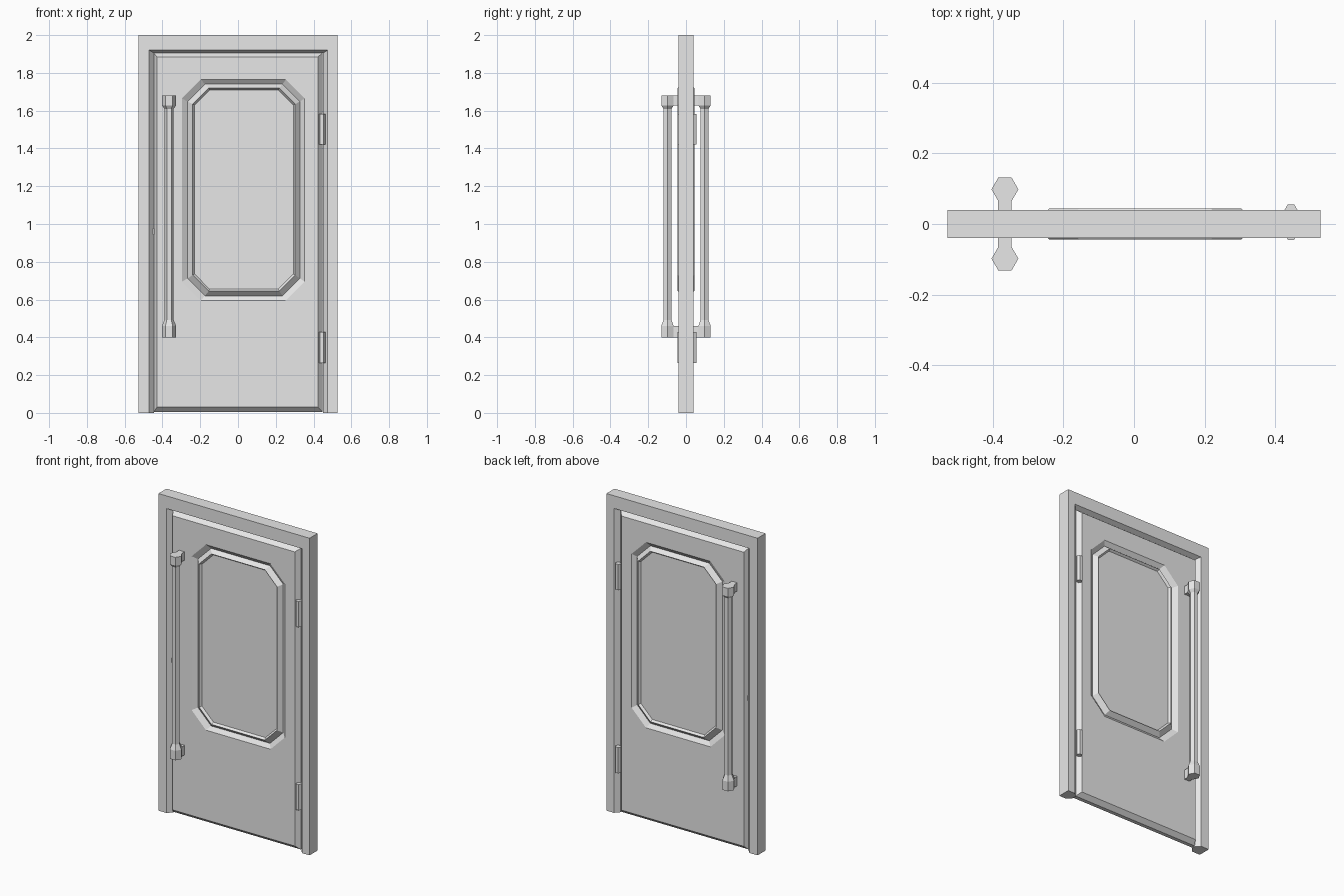
import bpy, bmesh, math

if "Cube" in bpy.data.objects:
    bpy.data.objects.remove(bpy.data.objects["Cube"], do_unlink=True)

grey = bpy.data.materials.new("light grey")
grey.use_nodes = True
colour = (0.8, 0.8, 0.8, 1)
grey.diffuse_color = colour
grey.node_tree.nodes["Principled BSDF"].inputs["Base Color"].default_value = colour


def loft(name, rings):
    """Join equal-length rings of points into a closed, flat-shaded solid."""
    bm = bmesh.new()
    loops = [[bm.verts.new(p) for p in ring] for ring in rings]
    n = len(loops[0])
    for a, b in zip(loops, loops[1:]):
        for i in range(n):
            j = (i + 1) % n
            bm.faces.new((a[i], a[j], b[j], b[i]))
    bm.faces.new(loops[0])
    bm.faces.new(loops[-1])
    bmesh.ops.recalc_face_normals(bm, faces=bm.faces)
    mesh = bpy.data.meshes.new(name)
    bm.to_mesh(mesh)
    bm.free()
    mesh.materials.append(grey)
    obj = bpy.data.objects.new(name, mesh)
    bpy.context.collection.objects.link(obj)
    return obj


def hexagon(x, y, z, r):
    return [(x + r * math.cos(math.radians(60 * i)),
             y + r * math.sin(math.radians(60 * i)), z) for i in range(6)]


def box(name, x, y, z):
    return loft(name, [[(x[0], y[0], h), (x[1], y[0], h),
                        (x[1], y[1], h), (x[0], y[1], h)] for h in z])


def panel_ring(x0, x1, z0, z1, y, c=0.1, cut=True):
    """Rectangle with three points per corner; cut makes it an octagon."""
    k = c / 2 if cut else 0
    pts = []
    for x, z, sx, sz in ((x0, z0, 1, 1), (x1, z0, -1, 1),
                         (x1, z1, -1, -1), (x0, z1, 1, -1)):
        corner = [(x, y, z + sz * c), (x + sx * k, y, z + sz * k), (x + sx * c, y, z)]
        pts += corner if sx * sz > 0 else corner[::-1]
    return pts


# Frame: an upside-down U with bevelled inner edges
def frame_ring(left, right, top, y):
    w = 0.527
    shape = [(-w, 0), (-w, 2), (w, 2), (w, 0),
             (right, 0), (right, top), (left, top), (left, 0)]
    return [(x, y, z) for x, z in shape]


loft("frame", [frame_ring(-0.47, 0.475, 1.92, -0.04),
               frame_ring(-0.445, 0.45, 1.905, -0.012),
               frame_ring(-0.445, 0.45, 1.905, 0.012),
               frame_ring(-0.47, 0.475, 1.92, 0.04)])


# Door leaf: bevelled edge, octagonal groove, raised ridge and sunken pane
def door_side(s):
    return [panel_ring(-0.445, 0.447, 0.005, 1.905, s * 0.012, cut=False),
            panel_ring(-0.43, 0.423, 0.03, 1.885, s * 0.038, cut=False),
            panel_ring(-0.297, 0.353, 0.595, 1.765, s * 0.038),
            panel_ring(-0.267, 0.328, 0.62, 1.74, s * 0.018, 0.092),
            panel_ring(-0.24, 0.303, 0.645, 1.72, s * 0.044, 0.085),
            panel_ring(-0.23, 0.293, 0.655, 1.71, s * 0.03, 0.08)]


loft("door_leaf", door_side(-1)[::-1] + door_side(1))

# Latch bolt between door and frame
box("latch", (-0.452, -0.44), (-0.018, 0.018), (0.945, 0.975))

# Pull handles: hexagonal bar with thicker ends and arms, on both sides
hx = -0.365
for side, s in (("front", -1), ("back", 1)):
    y = s * 0.098
    profile = [(0.4, 0.038), (0.46, 0.038), (0.493, 0.024),
               (1.61, 0.024), (1.628, 0.038), (1.68, 0.038)]
    loft(side + "_handle", [hexagon(hx, y, z, r) for z, r in profile])
    arm_y = sorted((s * 0.03, s * 0.07))
    for end, z in (("lower", (0.4, 0.46)), ("upper", (1.628, 1.68))):
        box(f"{side}_handle_{end}_arm", (hx - 0.019, hx + 0.019), arm_y, z)

# Hinge barrels
for side, y in (("front", -0.029), ("back", 0.04)):
    for end, z in (("lower", 0.265), ("upper", 1.42)):
        loft(f"{side}_{end}_hinge", [hexagon(0.444, y, h, 0.018) for h in (z, z + 0.163)])
